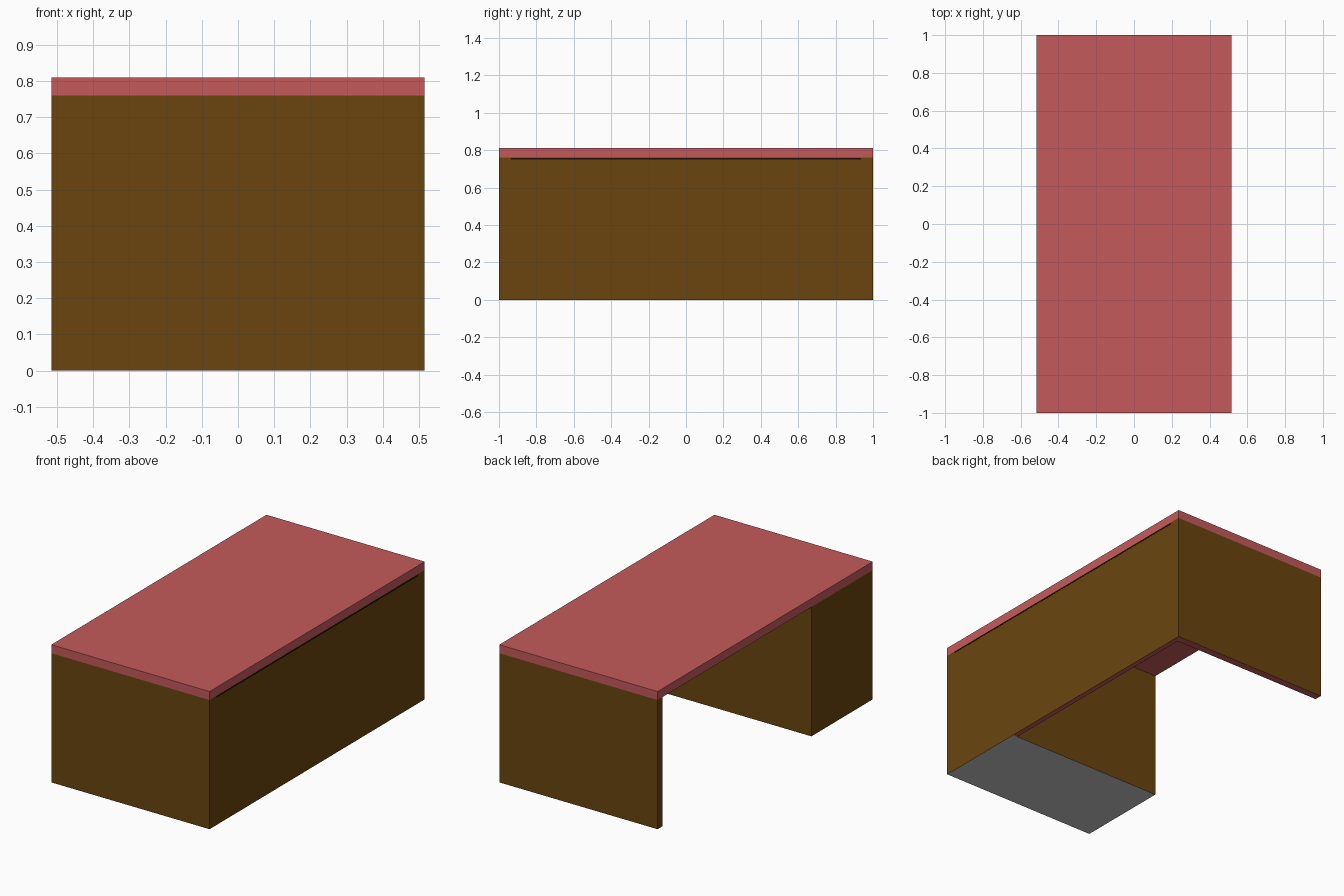
import bpy
import bmesh

if "Cube" in bpy.data.objects:
    bpy.data.objects.remove(bpy.data.objects["Cube"])


def material(name, r, g, b):
    m = bpy.data.materials.new(name)
    m.diffuse_color = (r, g, b, 1)
    m.use_nodes = True
    m.node_tree.nodes["Principled BSDF"].inputs["Base Color"].default_value = m.diffuse_color
    return m


brown = material("brown wood", 0.144, 0.060, 0.0044)
red = material("red top", 0.558, 0.102, 0.105)
grey = material("light grey", 0.56, 0.56, 0.56)
black = material("dark gap", 0.008, 0.005, 0.002)


def box(name, x, y, z, mat, under=None):
    """Box from (min, max) ranges, with an optional colour for the underside."""
    bm = bmesh.new()
    bmesh.ops.create_cube(bm, size=1)
    for v in bm.verts:
        v.co = [r[0] if c < 0 else r[1] for c, r in zip(v.co, (x, y, z))]
    bm.normal_update()
    for f in bm.faces:
        f.material_index = 1 if under and f.normal.z < -0.5 else 0
    me = bpy.data.meshes.new(name)
    bm.to_mesh(me)
    bm.free()
    me.materials.append(mat)
    if under:
        me.materials.append(under)
    ob = bpy.data.objects.new(name, me)
    bpy.context.collection.objects.link(ob)
    return ob


W, T, H = 0.515, 0.03, 0.76

# Table top
box("desk_top", (-W, W), (-1, 1), (H, 0.81), red)
# Long panel between the pedestal and the end panel
box("long_panel", (W - T, W), (-0.43, 0.955), (0, H), brown, red)
# End panel
box("end_panel", (-W, W), (0.955, 1), (0, H), brown, red)
# Drawer pedestal with grey underside
box("pedestal", (-W, W), (-1, -0.43), (0, H), brown, grey)
# Thin shadow gap line under the top on the long side
box("gap_strip", (W - 0.002, W + 0.001), (-0.935, 0.935), (0.75, 0.758), black)
